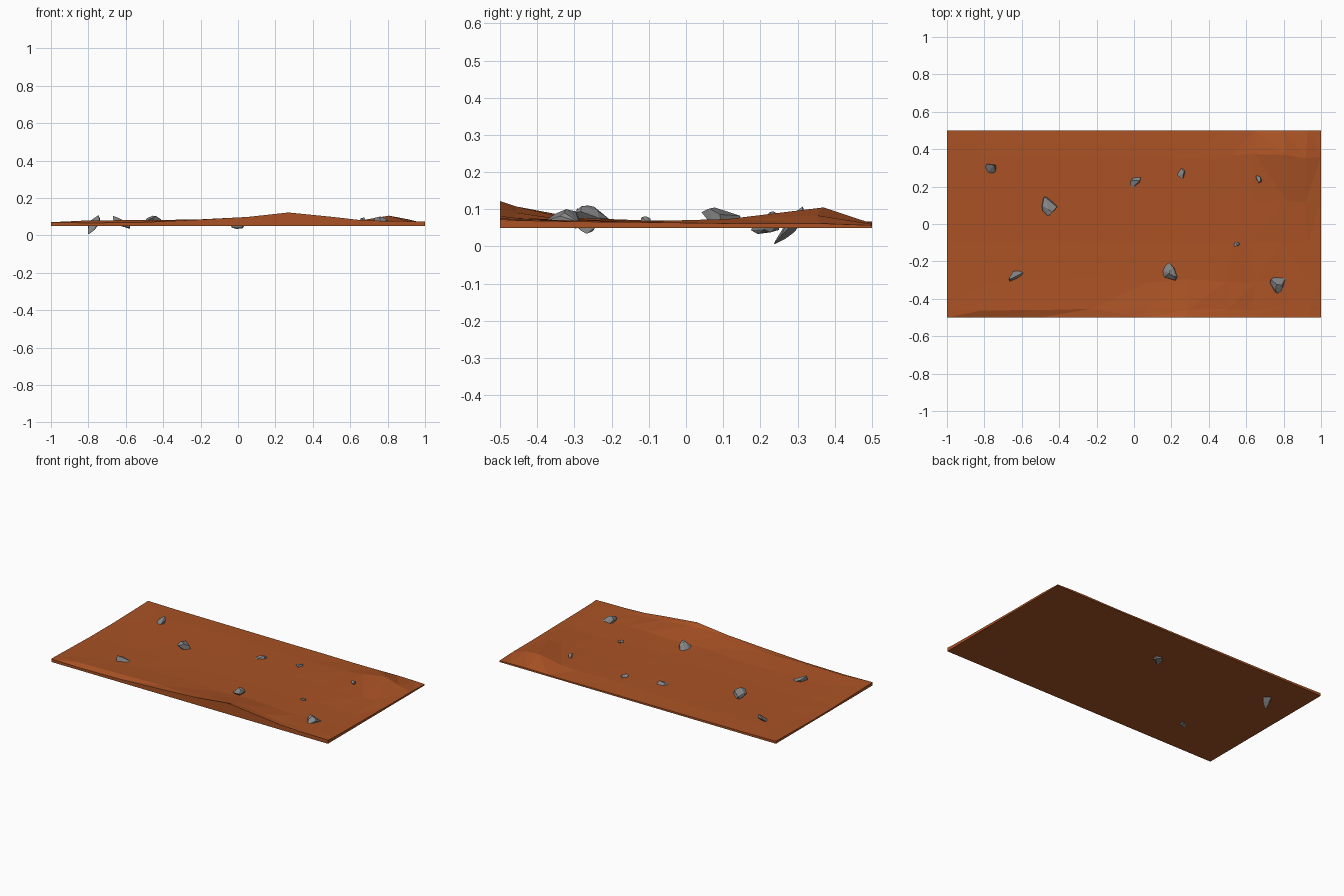
import bpy, bmesh, math, random
from mathutils import Vector, Euler

if "Cube" in bpy.data.objects:
    bpy.data.objects.remove(bpy.data.objects["Cube"])

random.seed(4)


def material(name, rgb):
    m = bpy.data.materials.new(name)
    m.diffuse_color = (*rgb, 1)
    m.use_nodes = True
    m.node_tree.nodes["Principled BSDF"].inputs["Base Color"].default_value = m.diffuse_color
    return m


def finish(bm, name, mat):
    bmesh.ops.recalc_face_normals(bm, faces=bm.faces)
    me = bpy.data.meshes.new(name)
    bm.to_mesh(me)
    bm.free()
    me.materials.append(mat)
    ob = bpy.data.objects.new(name, me)
    bpy.context.collection.objects.link(ob)
    return ob


dirt = material("dirt", (0.40, 0.085, 0.018))
stone = material("stone", (0.24, 0.24, 0.24))

# Dirt slab: coarse height grid (thousandths) over a flat base
BASE = 0.05
xs = [-1, -0.8, -0.5, -0.2, 0.05, 0.27, 0.5, 0.65, 0.8, 0.93, 1]
ys = [-0.5, -0.45, -0.3, -0.1, 0.12, 0.36, 0.5]
heights = [
    [70, 66, 70, 84, 98, 122, 99, 82, 76, 75, 73],
    [70, 79, 82, 84, 92, 108, 91, 78, 74, 74, 70],
    [66, 70, 71, 71, 73, 77, 73, 70, 69, 70, 67],
    [61, 66, 67, 67, 69, 70, 68, 66, 66, 68, 65],
    [60, 66, 66, 66, 68, 68, 66, 68, 73, 74, 62],
    [64, 67, 67, 66, 66, 67, 68, 78, 105, 84, 62],
    [67, 64, 63, 62, 61, 61, 59, 60, 62, 60, 57],
]

bm = bmesh.new()
rows = []
for j, y in enumerate(ys):
    row = []
    for i, x in enumerate(xs):
        inner = 0 < i < len(xs) - 1 and 0 < j < len(ys) - 1
        dx, dy = ((random.uniform(-.03, .03), random.uniform(-.015, .015))
                  if inner else (0, 0))
        row.append(bm.verts.new((x + dx, y + dy, heights[j][i] / 1000)))
    rows.append(row)
for j in range(len(ys) - 1):
    for i in range(len(xs) - 1):
        a, b = rows[j][i], rows[j][i + 1]
        c, d = rows[j + 1][i + 1], rows[j + 1][i]
        if random.random() < 0.5:
            bm.faces.new((a, b, c))
            bm.faces.new((a, c, d))
        else:
            bm.faces.new((a, b, d))
            bm.faces.new((b, c, d))
# Skirt and underside
rim = (rows[0] + [r[-1] for r in rows[1:]] + rows[-1][-2::-1]
       + [r[0] for r in rows[-2:0:-1]])
low = [bm.verts.new((v.co.x, v.co.y, BASE)) for v in rim]
n = len(rim)
for k in range(n):
    bm.faces.new((rim[k], low[k], low[(k + 1) % n], rim[(k + 1) % n]))
bm.faces.new(low[::-1])
finish(bm, "dirt_ground", dirt)


# Jagged half-buried rocks: hulls of random points fitted to a tilted box
def rock(index, centre, size, tilt):
    bm = bmesh.new()
    for _ in range(16):
        p = Vector([random.gauss(0, 1) for _ in range(3)]).normalized()
        bm.verts.new(p)
    hull = bmesh.ops.convex_hull(bm, input=bm.verts)
    loose = [v for v in bm.verts if not v.link_faces]
    bmesh.ops.delete(bm, geom=loose, context='VERTS')
    rot = Euler([math.radians(a) for a in tilt]).to_matrix()
    for v in bm.verts:
        taper = 1 - 0.35 * v.co.x
        p = Vector((v.co.x * size[0], v.co.y * size[1] * taper,
                    v.co.z * size[2] * taper)) * 0.5
        v.co = rot @ p + Vector(centre)
    finish(bm, f"rock_{index}", stone)


# centre, (length, width, thickness), rotation in degrees
ROCKS = [
    ((-0.775, 0.28, 0.056), (0.14, 0.06, 0.04), (0, 45, 240)),
    ((0.0, 0.215, 0.056), (0.11, 0.06, 0.05), (20, 15, 225)),
    ((0.255, 0.272, 0.066), (0.065, 0.04, 0.035), (0, 10, 80)),
    ((0.665, 0.24, 0.075), (0.045, 0.035, 0.04), (0, 0, 120)),
    ((-0.455, 0.10, 0.076), (0.13, 0.08, 0.05), (10, 5, 110)),
    ((-0.62, -0.275, 0.066), (0.14, 0.06, 0.035), (25, 25, 20)),
    ((0.185, -0.25, 0.082), (0.13, 0.07, 0.05), (0, 8, 118)),
    ((0.55, -0.11, 0.066), (0.035, 0.035, 0.03), (0, 0, 0)),
    ((0.77, -0.32, 0.074), (0.105, 0.085, 0.05), (-15, 5, 270)),
]
for i, r in enumerate(ROCKS, 1):
    rock(i, *r)
